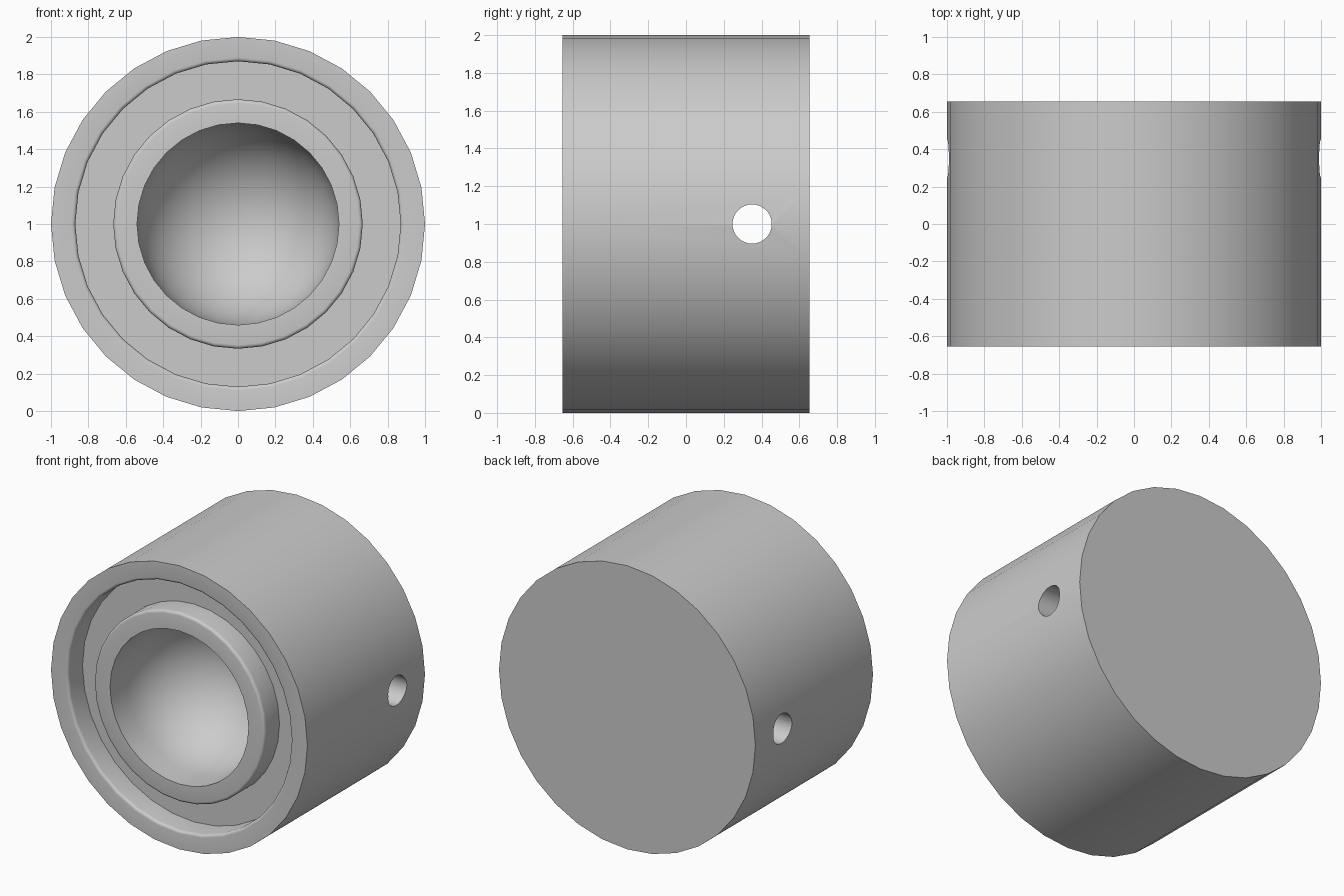
import bpy, bmesh, math
from mathutils import Matrix

if "Cube" in bpy.data.objects:
    bpy.data.objects.remove(bpy.data.objects["Cube"], do_unlink=True)

SEGMENTS = 32
FRONT, BACK = -0.655, 0.655
GROOVE = FRONT + 0.165
BORE_R, BORE_STRAIGHT = 0.54, 0.18
ROUND = 0.02

grey = bpy.data.materials.new("light_grey")
grey.use_nodes = True
grey.diffuse_color = (0.6, 0.6, 0.6, 1)
grey.node_tree.nodes["Principled BSDF"].inputs["Base Color"].default_value = (0.6, 0.6, 0.6, 1)


def arc(cr, cy, radius, start, end, steps):
    """Points (radius from axis, y) along an arc, angles in degrees."""
    angles = [math.radians(start + (end - start) * i / steps) for i in range(steps + 1)]
    return [(cr + radius * math.cos(a), cy + radius * math.sin(a)) for a in angles]


def make_object(name, bm):
    bmesh.ops.recalc_face_normals(bm, faces=bm.faces)
    mesh = bpy.data.meshes.new(name)
    bm.to_mesh(mesh)
    bm.free()
    mesh.materials.append(grey)
    obj = bpy.data.objects.new(name, mesh)
    bpy.context.collection.objects.link(obj)
    return obj


def lathe(name, profile):
    """Revolve a (radius, y) profile around the y axis at z = 1."""
    bm = bmesh.new()
    verts = [bm.verts.new((0, y, 1 + r)) for r, y in profile]
    edges = [bm.edges.new(pair) for pair in zip(verts, verts[1:])]
    bmesh.ops.spin(bm, geom=verts + edges, cent=(0, 0, 1), axis=(0, 1, 0),
                   angle=math.tau, steps=SEGMENTS, use_duplicate=False)
    bmesh.ops.remove_doubles(bm, verts=bm.verts, dist=0.0005)
    return make_object(name, bm)


# Body: flat back, outer wall, rounded groove lips, and a domed bore
profile = [(0, BACK), (1, BACK), (1, FRONT)]
profile += arc(0.87 + ROUND, FRONT + ROUND, ROUND, 270, 180, 4)
profile += [(0.87, GROOVE), (0.667, GROOVE)]
profile += arc(0.667 - ROUND, FRONT + ROUND, ROUND, 0, -90, 4)
profile += [(BORE_R, FRONT)]
profile += arc(0, FRONT + BORE_STRAIGHT, BORE_R, 0, 90, 12)
body = lathe("cup_body", profile)

# Cross hole through both sides, behind the dome
bm = bmesh.new()
bmesh.ops.create_cone(bm, cap_ends=True, segments=32, radius1=0.104, radius2=0.104, depth=2.4,
                      matrix=Matrix.Translation((0, 0.35, 1)) @ Matrix.Rotation(math.pi / 2, 4, "Y"))
cutter = make_object("cross_hole_cutter", bm)
cutter.hide_render = True
cutter.hide_viewport = True

cut = body.modifiers.new("cross_hole", "BOOLEAN")
cut.operation = "DIFFERENCE"
cut.solver = "EXACT"
cut.object = cutter

# Smooth shading with crisp rims
bpy.context.view_layer.objects.active = body
body.select_set(True)
bpy.ops.object.modifier_apply(modifier=cut.name)
bpy.data.objects.remove(cutter, do_unlink=True)
bpy.ops.object.shade_smooth_by_angle(angle=math.radians(30))
